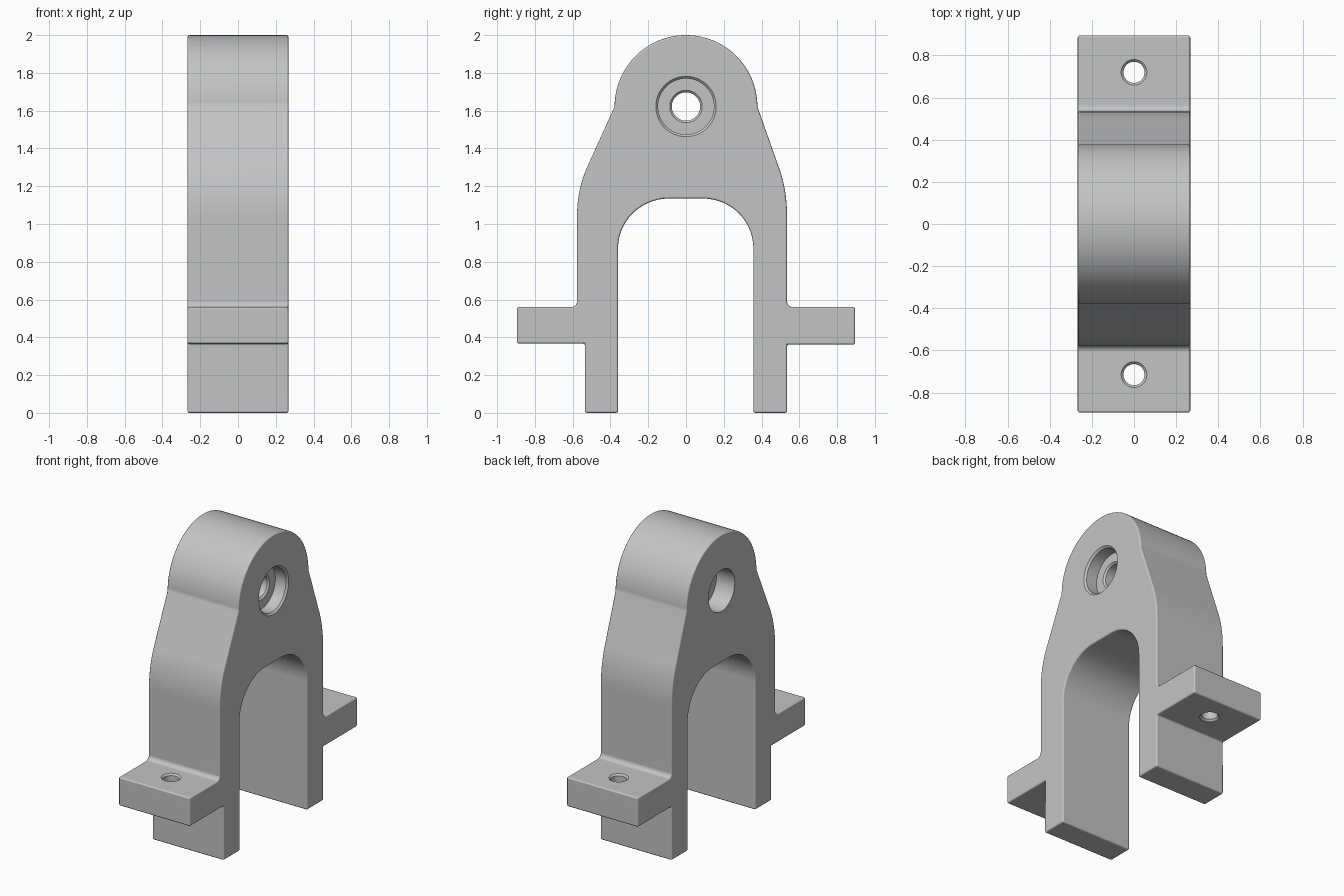
import bpy, bmesh
from math import sin, cos, pi, radians, tau
from mathutils import Matrix

cube = bpy.data.objects.get("Cube")
if cube:
    bpy.data.objects.remove(cube, do_unlink=True)

HALF = 0.267  # half the bracket's thickness

grey = bpy.data.materials.new("plain_grey")
grey.use_nodes = True
grey.diffuse_color = (0.55, 0.55, 0.55, 1)
grey.node_tree.nodes["Principled BSDF"].inputs["Base Color"].default_value = grey.diffuse_color


def make_object(name, bm):
    bmesh.ops.recalc_face_normals(bm, faces=bm.faces)
    mesh = bpy.data.meshes.new(name)
    bm.to_mesh(mesh)
    bm.free()
    mesh.materials.append(grey)
    obj = bpy.data.objects.new(name, mesh)
    bpy.context.collection.objects.link(obj)
    return obj


def arc(cy, cz, ry, rz, start, end, steps):
    """Elliptical arc in the y-z plane, angles in degrees."""
    angles = [radians(start + (end - start) * i / steps) for i in range(steps + 1)]
    return [(cy + ry * cos(a), cz + rz * sin(a)) for a in angles]


def curve(a, b, c, steps=10):
    """Quadratic curve from a to c, pulled towards b."""
    ts = [i / steps for i in range(steps + 1)]
    return [tuple((1 - t) ** 2 * p + 2 * t * (1 - t) * q + t * t * r
                  for p, q, r in zip(a, b, c)) for t in ts]


def side_profile(inner, shoulder, bend, under):
    """Outer edge of one half, from the foot up to the rounded head (y positive)."""
    return ([(inner, 0), (0.535, 0), (0.535, under), (0.895, under), (0.895, 0.56)]
            + arc(shoulder + 0.03, 0.59, 0.03, 0.03, 270, 180, 5)
            + curve((shoulder, 1.04), (shoulder, 1.19), bend))


# Bracket body: one outline in the y-z plane, extruded along x
back = side_profile(0.357, 0.535, (0.488, 1.31), 0.362)
front = side_profile(0.36, 0.577, (0.517, 1.315), 0.367)
outline = (back + arc(0, 1.622, 0.378, 0.378, 0, 180, 48)
           + [(-y, z) for y, z in reversed(front)]
           + arc(-0.09, 0.87, 0.27, 0.265, 180, 90, 14)
           + arc(0.09, 0.87, 0.267, 0.265, 90, 0, 14))
bm = bmesh.new()
face = bm.faces.new([bm.verts.new((-HALF, y, z)) for y, z in outline])
grown = bmesh.ops.extrude_face_region(bm, geom=[face])
moved = [v for v in grown["geom"] if isinstance(v, bmesh.types.BMVert)]
bmesh.ops.translate(bm, vec=(2 * HALF, 0, 0), verts=moved)
body = make_object("bracket_body", bm)

bevel = body.modifiers.new("soft_edges", 'BEVEL')
bevel.width = 0.01
bevel.segments = 3
bevel.limit_method = 'ANGLE'
bevel.angle_limit = radians(35)
bevel.use_clamp_overlap = False


def turned_cutter(name, profile, matrix, sides=48):
    """Solid of revolution about its own z axis from (radius, height) pairs."""
    bm = bmesh.new()
    rings = [[bm.verts.new((r * cos(tau * i / sides), r * sin(tau * i / sides), h))
              for i in range(sides)] for r, h in profile]
    for low, high in zip(rings, rings[1:]):
        for i in range(sides):
            j = (i + 1) % sides
            bm.faces.new((low[i], low[j], high[j], high[i]))
    bm.faces.new(rings[0])
    bm.faces.new(rings[-1])
    bmesh.ops.transform(bm, matrix=matrix, verts=bm.verts)
    cutter = make_object(name, bm)
    cutter.hide_render = True
    return cutter


# Pivot bore, counterbored from both sides
bore = [(0.14, -0.3), (0.14, -0.13), (0.075, -0.13), (0.075, 0.165), (0.086, 0.176),
        (0.148, 0.176), (0.148, 0.255), (0.16, HALF), (0.16, 0.3)]
cutters = [turned_cutter("pivot_bore_cutter", bore,
                         Matrix.Translation((0, 0, 1.622)) @ Matrix.Rotation(pi / 2, 4, 'Y'))]

# Bolt holes through the two flanges, with broken edges
bolt = [(0.061, 0.3), (0.061, 0.365), (0.05, 0.376),
        (0.05, 0.549), (0.061, 0.56), (0.061, 0.6)]
for name, y in (("front", -0.715), ("back", 0.72)):
    cutters.append(turned_cutter(name + "_bolt_cutter", bolt, Matrix.Translation((0, y, 0))))

for cutter in cutters:
    cut = body.modifiers.new(cutter.name, 'BOOLEAN')
    cut.operation = 'DIFFERENCE'
    cut.solver = 'EXACT'
    cut.object = cutter

# Apply the cuts, then shade smooth while keeping the flats flat
bpy.ops.object.select_all(action='DESELECT')
body.select_set(True)
bpy.context.view_layer.objects.active = body
for mod in list(body.modifiers):
    bpy.ops.object.modifier_apply(modifier=mod.name)
for cutter in cutters:
    bpy.data.objects.remove(cutter, do_unlink=True)
bpy.ops.object.shade_smooth_by_angle(angle=radians(35))
weighted = body.modifiers.new("flat_faces", 'WEIGHTED_NORMAL')
weighted.keep_sharp = True
